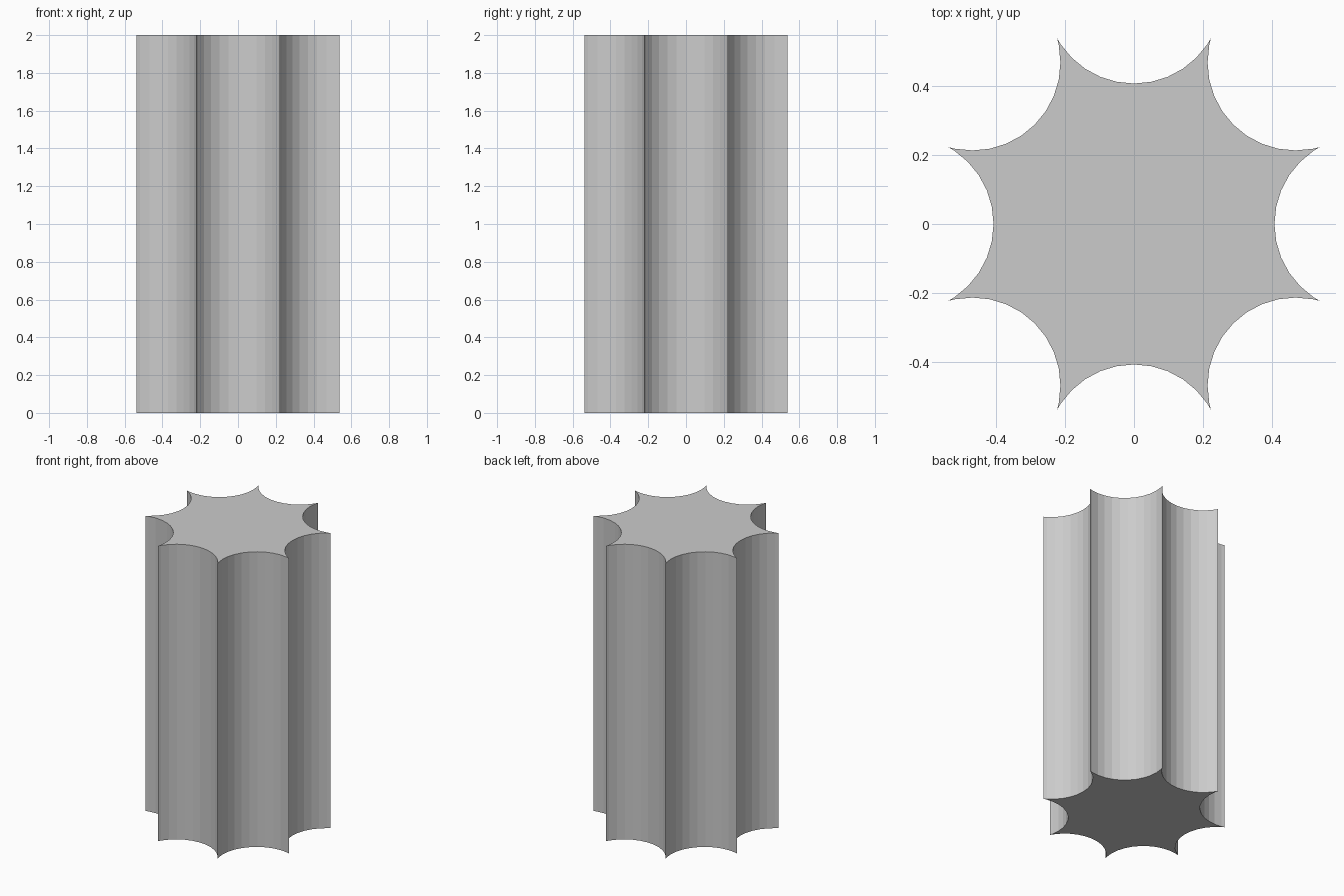
import bpy, bmesh, math

if "Cube" in bpy.data.objects:
    bpy.data.objects.remove(bpy.data.objects["Cube"])

FLUTES = 8
HEIGHT = 2.0
TIP_R = 0.5824      # radius of the sharp ridges
GROOVE_R = 0.255    # radius of each round groove
GROOVE_D = 0.662    # distance of groove centres from the axis
STEP = math.radians(11.25)

# Star-like section: a ridge tip followed by a concave arc, repeated
pts = []
for i in range(FLUTES):
    a = i * math.tau / FLUTES
    t = a - math.pi / FLUTES
    pts.append((TIP_R * math.cos(t), TIP_R * math.sin(t)))
    for k in range(-5, 6):
        u = GROOVE_D - GROOVE_R * math.cos(k * STEP)
        v = GROOVE_R * math.sin(k * STEP)
        pts.append((u * math.cos(a) - v * math.sin(a),
                    u * math.sin(a) + v * math.cos(a)))

# Extrude the section into the shaft
bm = bmesh.new()
base = bm.faces.new([bm.verts.new((x, y, 0)) for x, y in pts])
ext = bmesh.ops.extrude_face_region(bm, geom=[base], use_keep_orig=True)
top = [g for g in ext["geom"] if isinstance(g, bmesh.types.BMVert)]
bmesh.ops.translate(bm, verts=top, vec=(0, 0, HEIGHT))
bmesh.ops.recalc_face_normals(bm, faces=bm.faces)
mesh = bpy.data.meshes.new("fluted_shaft")
bm.to_mesh(mesh)
bm.free()
shaft = bpy.data.objects.new("fluted_shaft", mesh)
bpy.context.collection.objects.link(shaft)
